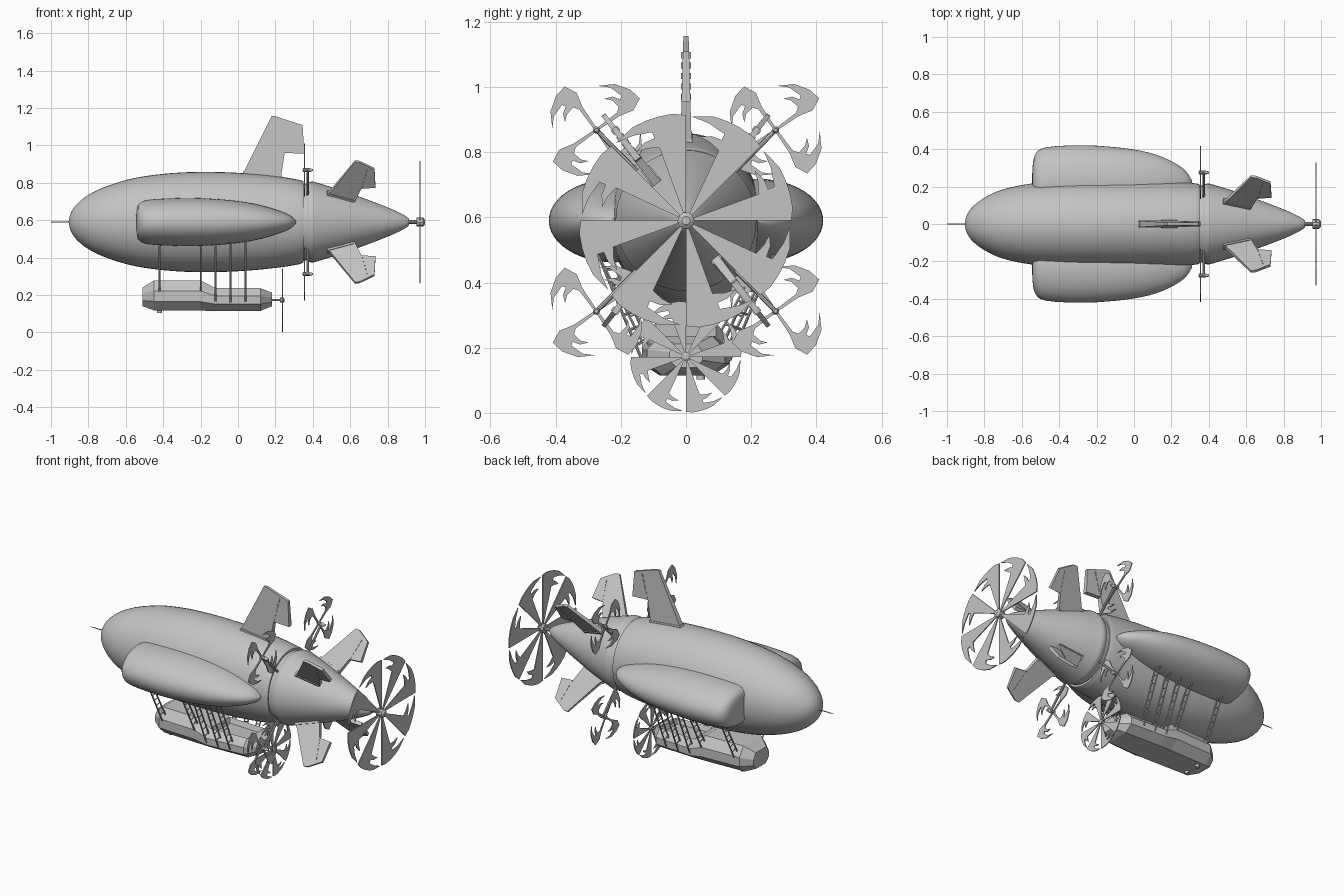
import bpy, bmesh
from math import sin, cos, pi, radians
from mathutils import Vector

if "Cube" in bpy.data.objects:
    bpy.data.objects.remove(bpy.data.objects["Cube"])

GREY = (0.55, 0.55, 0.55, 1)
mat = bpy.data.materials.new("plain_grey")
mat.use_nodes = True
mat.diffuse_color = GREY
mat.node_tree.nodes["Principled BSDF"].inputs["Base Color"].default_value = GREY
AXIS = 0.59  # height of the hull axis


def finish(name, bm, smooth=True):
    bmesh.ops.recalc_face_normals(bm, faces=bm.faces)
    me = bpy.data.meshes.new(name)
    bm.to_mesh(me)
    bm.free()
    me.materials.append(mat)
    if smooth:
        for p in me.polygons:
            p.use_smooth = True
        me.set_sharp_from_angle(angle=radians(35))
    ob = bpy.data.objects.new(name, me)
    bpy.context.collection.objects.link(ob)
    return ob


def spline(rows, steps):
    """Smooth curve through rows of numbers."""
    out = []
    rows = [Vector(r) for r in rows]
    for i in range(len(rows) - 1):
        a, b, c, d = (rows[max(0, min(len(rows) - 1, i + k))] for k in (-1, 0, 1, 2))
        for s in range(steps):
            t = s / steps
            out.append(b + (c - a) * (t / 2) + (a * 2 - b * 5 + c * 4 - d) * (t * t / 2)
                       + (b * 3 - a - c * 3 + d) * (t ** 3 / 2))
    return out + [rows[-1]]


def loft(bm, rings):
    rings = [[bm.verts.new(p) for p in ring] for ring in rings]
    n = len(rings[0])
    for a, b in zip(rings, rings[1:]):
        for i in range(n):
            bm.faces.new((a[i], a[(i + 1) % n], b[(i + 1) % n], b[i]))
    bm.faces.new(rings[0])
    bm.faces.new(rings[-1])


def ellipse(x, y, z, ry, rz, n=48):
    return [(x, y + ry * cos(2 * pi * i / n), z + rz * sin(2 * pi * i / n)) for i in range(n)]


def rod(bm, a, b, r, n=8, r2=None):
    a, b = Vector(a), Vector(b)
    q = (b - a).to_track_quat('Z', 'Y')
    ring = [q @ Vector((cos(2 * pi * i / n), sin(2 * pi * i / n), 0)) for i in range(n)]
    loft(bm, [[a + v * r for v in ring], [b + v * (r if r2 is None else r2) for v in ring]])


# Main envelope: x, half width, half height
hull = [(-.905, .004, .004), (-.895, .045, .045), (-.865, .09, .092), (-.8, .14, .145),
        (-.7, .185, .192), (-.55, .216, .236), (-.35, .232, .262), (-.15, .234, .268),
        (.05, .231, .26), (.22, .225, .243), (.32, .218, .227), (.35, .212, .217)]
bm = bmesh.new()
loft(bm, [ellipse(x, 0, AXIS, abs(w), abs(h)) for x, w, h in spline(hull, 4)])
finish("envelope", bm)

# Tail cone with a rounded collar at the joint
cone = [(.34, .205), (.365, .205), (.38, .213), (.4, .216), (.43, .208), (.55, .171),
        (.7, .117), (.82, .07), (.89, .036), (.915, .016)]
bm = bmesh.new()
loft(bm, [ellipse(x, 0, AXIS, r, r) for x, r in spline(cone, 3)])
finish("tail_cone", bm)

# Side pods: x, reach, half height
pod = [(-.545, .02, .015), (-.541, .1, .07), (-.525, .158, .102), (-.47, .19, .12), (-.3, .201, .128),
       (-.15, .195, .125), (0, .178, .112), (.12, .15, .09), (.22, .105, .06), (.28, .06, .034),
       (.31, .012, .006)]
for side, tag in ((1, "left"), (-1, "right")):
    bm = bmesh.new()
    loft(bm, [ellipse(x, side * .22, AXIS, w, h) for x, w, h in spline(pod, 3)])
    finish(tag + "_pod", bm)

# Gondola: x, top, bottom, half width
car = [(-.51, .24, .14, .075), (-.45, .278, .118, .125), (-.2, .278, .116, .135),
       (-.12, .236, .115, .135), (.12, .236, .115, .12), (.182, .212, .14, .05)]
bm = bmesh.new()
rings = []
for x, top, low, w in car:
    h = top - low
    half = [(w * .6, low), (w, low + h * .3), (w, low + h * .65), (w * .68, top)]
    rings.append([(x, y, z) for y, z in half] + [(x, -y, z) for y, z in reversed(half)])
loft(bm, rings)
bm.normal_update()
bmesh.ops.recalc_face_normals(bm, faces=bm.faces)
deck = [f for f in bm.faces if f.normal.z > .95 and f.calc_center_median().x > -.1]
bmesh.ops.inset_individual(bm, faces=deck, thickness=.018, depth=-.03)
finish("gondola", bm, False)

# Feet below the gondola
bm = bmesh.new()
for y in (-.045, .045):
    rod(bm, (-.42, y, .103), (-.42, y, .13), .013, 12)
finish("gondola_feet", bm)

# Ladder struts between pods and gondola
bm = bmesh.new()
for x, low in ((-.42, .22), (-.2, .22), (-.12, .165), (-.04, .16), (.04, .165)):
    for s in (-1, 1):
        rails = [(Vector((x, s * (.27 - k), .485)), Vector((x, s * (.135 - k), low + k / 2)))
                 for k in (0, .035)]
        for a, b in rails:
            rod(bm, a, b, .0045, 6)
        for i in range(1, 7):
            rod(bm, *(a.lerp(b, i / 7) for a, b in rails), .003, 5)
finish("ladder_struts", bm)


def fin(bm, pts, angle, t0, t1):
    """Tapered plate; pts are (x, distance from the hull axis)."""
    out, across = Vector((0, cos(angle), sin(angle))), Vector((0, -sin(angle), cos(angle)))
    lo, hi = min(p[1] for p in pts), max(p[1] for p in pts)
    rings = []
    for s in (-1, 1):
        rings.append([Vector((x, 0, AXIS)) + out * r
                      + across * s * (t0 + (t1 - t0) * (r - lo) / (hi - lo)) for x, r in pts])
    loft(bm, rings)


def hinge(bm, a, b, angle, t):
    a, b = Vector(a), Vector(b)
    for i in range(5):
        p, q = a.lerp(b, i / 5), a.lerp(b, (i + .6) / 5)
        fin(bm, [(p.x, p.y), (p.x + .005, p.y), (q.x + .005, q.y), (q.x, q.y)], angle, t, t)


# Upper fin
bm = bmesh.new()
fin(bm, [(.02, .245), (.18, .566), (.2, .566), (.345, .518), (.355, .365), (.25, .37), (.225, .21)],
    pi / 2, .018, .008)
fin(bm, [(.015, .235), (.03, .272), (.235, .25), (.235, .21)], pi / 2, .022, .019)
hinge(bm, (.25, .37), (.29, .53), pi / 2, .015)
finish("upper_fin", bm, False)

# Four diagonal tail fins
for name, deg in (("upper_left", 52), ("upper_right", 128), ("lower_right", 232), ("lower_left", 308)):
    bm = bmesh.new()
    a = radians(deg)
    fin(bm, [(.455, .15), (.625, .412), (.65, .41), (.73, .36), (.735, .24), (.66, .235), (.61, .11)],
        a, .014, .007)
    fin(bm, [(.465, .17), (.48, .205), (.62, .158), (.615, .12)], a, .018, .016)
    hinge(bm, (.66, .235), (.69, .37), a, .0125)
    finish(name + "_tail_fin", bm, False)

# Propeller outlines as (radius share, degrees)
WHEEL = [(.05, 0), (.98, 0), (1, 7), (1, 15), (1, 22), (1, 30), (.97, 42), (.93, 32), (.88, 21),
         (.82, 21), (.82, 28), (.79, 36), (.76, 28), (.72, 20), (.05, 20)]
HOOK = [(.06, -25), (.5, -5), (.78, -8), (1, 0), (.98, 14), (.92, 32), (.82, 52), (.83, 36), (.79, 18),
        (.72, 16), (.69, 28), (.6, 40), (.62, 26), (.6, 10), (.5, 4), (.06, 25)]


def propeller(name, centre, radius, outline, count, start, hub, back, front):
    bm = bmesh.new()
    c = Vector(centre)
    for k in range(count):
        pts = [(r * radius, radians(start + d + 360 * k / count)) for r, d in outline]
        loft(bm, [[c + Vector((dx, r * cos(a), r * sin(a))) for r, a in pts] for dx in (-.003, .003)])
    rod(bm, c - Vector((hub * .8, 0, 0)), c + Vector((front * .6, 0, 0)), hub, 10)
    rod(bm, c + Vector((front * .6, 0, 0)), c + Vector((front, 0, 0)), hub, 10, hub * .5)
    rod(bm, c - Vector((back, 0, 0)), c, hub * .4, 10)
    finish(name, bm)


propeller("tail_propeller", (.974, 0, AXIS), .33, WHEEL, 8, 0, .026, .07, .026)
propeller("gondola_propeller", (.237, 0, .172), .172, WHEEL, 8, 0, .014, .07, .012)

# Four small propellers on mounts around the joint
for sy, side in ((1, "left"), (-1, "right")):
    for sz, level in ((1, "upper"), (-1, "lower")):
        y, z = sy * .275, AXIS + sz * .278
        propeller(f"{level}_{side}_propeller", (.355, y, z), .165, HOOK, 4, 36, .011, .01, .045)
        bm = bmesh.new()
        rod(bm, (.372, sy * .12, AXIS + sz * .12), (.372, y, z), .007, 8)
        finish(f"{level}_{side}_propeller_mount", bm)

# Nose spike
bm = bmesh.new()
rod(bm, (-1, 0, AXIS), (-.89, 0, AXIS), .002, 8, .004)
finish("nose_spike", bm)
